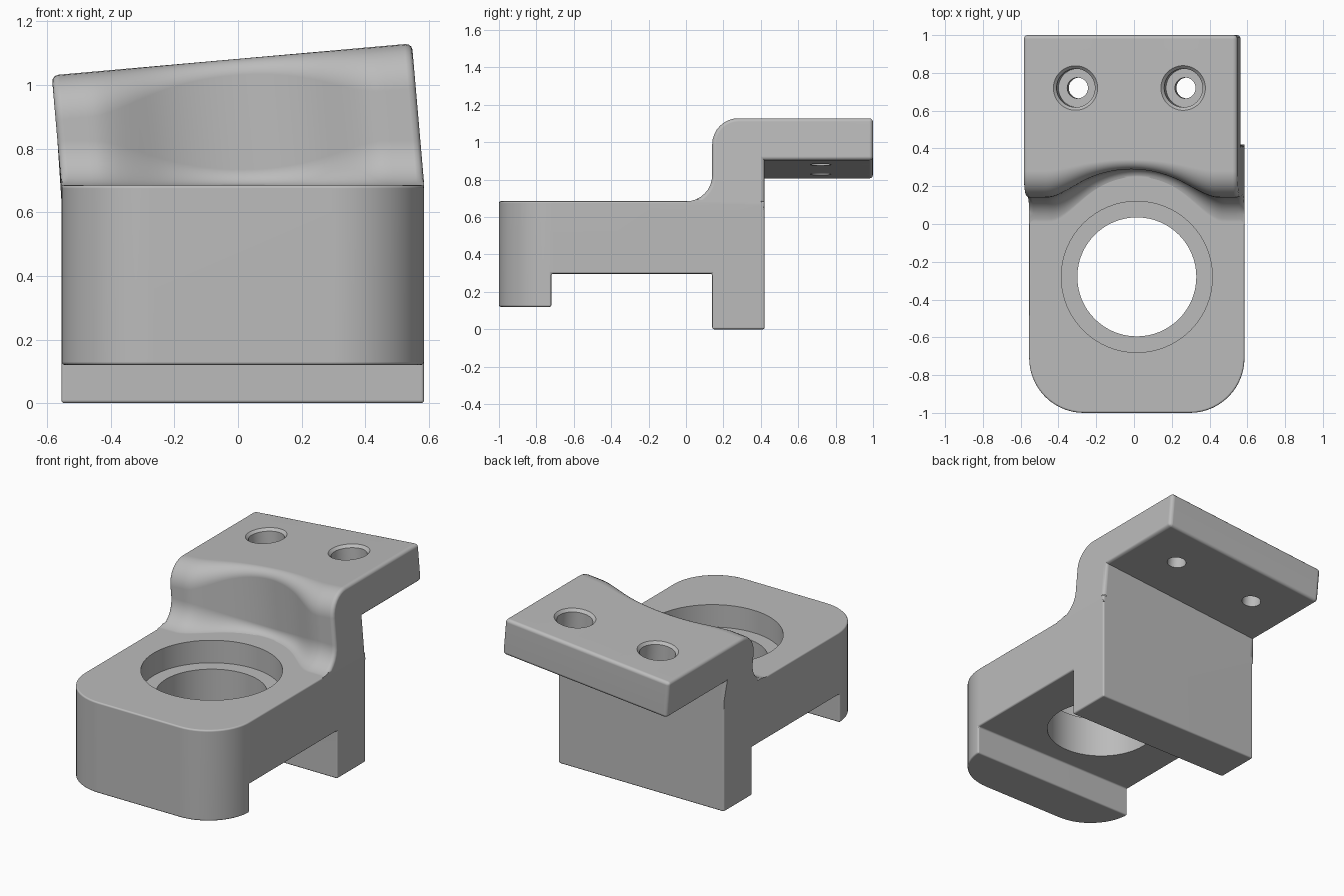
import bpy, bmesh
from math import sin, cos, pi, sqrt
from mathutils import Vector, Matrix

cube = bpy.data.objects.get("Cube")
if cube:
    bpy.data.objects.remove(cube, do_unlink=True)

CX, HALF, FLOOR, LEAN = 0.015, 0.57, 0.685, 0.087
LEG_BACK, HOLE_Y = 0.42, -0.28

grey = bpy.data.materials.new("machined grey")
grey.use_nodes = True
grey.diffuse_color = (0.5, 0.5, 0.5, 1)
grey.node_tree.nodes["Principled BSDF"].inputs["Base Color"].default_value = (0.5, 0.5, 0.5, 1)


def add_object(name, bm, helper=False):
    bmesh.ops.recalc_face_normals(bm, faces=bm.faces)
    mesh = bpy.data.meshes.new(name)
    bm.to_mesh(mesh)
    bm.free()
    mesh.materials.append(grey)
    obj = bpy.data.objects.new(name, mesh)
    bpy.context.collection.objects.link(obj)
    obj.hide_render = helper
    return obj


def loft(sections):
    """Join equal-length closed loops and cap both ends."""
    bm = bmesh.new()
    rings = [[bm.verts.new(p) for p in loop] for loop in sections]
    for a, b in zip(rings, rings[1:]):
        for i in range(len(a)):
            j = (i + 1) % len(a)
            bm.faces.new((a[i], a[j], b[j], b[i]))
    bm.faces.new(rings[0])
    bm.faces.new(rings[-1])
    bmesh.ops.recalc_face_normals(bm, faces=bm.faces)
    return bm


def box(name, lo, hi):
    bm = bmesh.new()
    bmesh.ops.create_cube(bm, size=1)
    for v in bm.verts:
        v.co = [l + (c + 0.5) * (h - l) for c, l, h in zip(v.co, lo, hi)]
    return add_object(name, bm, True)


def bore(name, origin, tilt, steps):
    """Stepped round cutter; steps are (radius, height) along its axis."""
    n = 64
    turn = Matrix.Translation(origin) @ Matrix.Rotation(tilt, 4, 'Y')
    rings = [[turn @ Vector((r * cos(2 * pi * k / n), r * sin(2 * pi * k / n), z))
              for k in range(n)] for r, z in steps]
    return add_object(name, loft(rings), True)


def boolean(obj, other, operation):
    m = obj.modifiers.new(other.name, 'BOOLEAN')
    m.operation, m.solver, m.object = operation, 'EXACT', other


def arc(cy, cz, r, start, end, n=8):
    return [(cy + r * cos(a), cz + r * sin(a))
            for a in (start + (end - start) * i / n for i in range(n + 1))]


# Lower body: rounded front corners, raised to the floor height
R = 0.29
plan = [(CX + HALF, LEG_BACK), (CX - HALF, LEG_BACK)]
plan += arc(CX - HALF + R, R - 1, R, pi, 1.5 * pi, 14)
plan += arc(CX + HALF - R, R - 1, R, 1.5 * pi, 2 * pi, 14)
body = add_object("bracket_body", loft([[(x, y, z) for x, y in plan] for z in (0, FLOOR)]))
boolean(body, box("groove_cutter", (-1, -0.72, -1), (1, 0.14, 0.297)), 'DIFFERENCE')
boolean(body, box("lip_cutter", (-1, -2, -1), (1, -0.5, 0.12)), 'DIFFERENCE')
bevel = body.modifiers.new("rounded_edges", 'BEVEL')
bevel.width, bevel.segments, bevel.angle_limit = 0.028, 3, 0.7


# Upper step and leaning plate, with the wall scooped around the large hole
def step_section(s):
    dx = HALF * s
    scoop = HOLE_Y + sqrt(max(0, HALF ** 2 - dx ** 2))
    blend = max(0.08 - abs(scoop - 0.14), 0) / 0.08
    wall = max(scoop, 0.14) + blend ** 2 * 0.02
    r = 0.14 - 0.09 * min(1, (wall - 0.14) / 0.15)
    top, under = 1.08 + 0.05 * s, 0.855 + 0.05 * s
    loop = [(wall - r, 0.64)]
    loop += arc(wall - r, FLOOR + r - 0.001, r, -pi / 2, 0)
    loop += arc(wall + r, top - r, r, pi, pi / 2)
    loop += [(1, top), (1, under), (LEG_BACK, under), (LEG_BACK, FLOOR), (LEG_BACK, 0.64)]
    return [(CX + dx - LEAN * max(0, z - FLOOR), y, z) for y, z in loop]


COUNT = 48
bm = loft([step_section(2 * i / COUNT - 1) for i in range(COUNT + 1)])
edges = [e for e in bm.edges
         if (e.verts[0].co.z + e.verts[1].co.z) / 2 > 0.7
         and e.calc_face_angle_signed(0) > 0.7]
bmesh.ops.bevel(bm, geom=edges, offset=0.02, segments=3, profile=0.5,
                affect='EDGES', clamp_overlap=False)
step = add_object("upper_step", bm, True)
boolean(body, step, 'UNION')

# Counterbored large hole and two screw holes square to the plate
boolean(body, bore("large_bore", (CX, HOLE_Y, FLOOR), 0,
                   [(0.315, -1), (0.315, -0.14), (0.4, -0.14), (0.4, 0.1)]), 'DIFFERENCE')
for side, x in (("right", -0.31), ("left", 0.26)):
    z = 1.08 + LEAN * (x + 0.02)
    boolean(body, bore(side + "_screw_bore", (x, 0.72, z), -LEAN,
                       [(0.055, -0.4), (0.055, -0.13), (0.102, -0.13),
                        (0.102, -0.016), (0.134, 0.016)]), 'DIFFERENCE')

# Bake the cuts, drop the helpers, then smooth
bpy.ops.object.select_all(action='DESELECT')
body.select_set(True)
bpy.context.view_layer.objects.active = body
helpers = [m.object for m in body.modifiers if m.type == 'BOOLEAN']
for name in [m.name for m in body.modifiers]:
    bpy.ops.object.modifier_apply(modifier=name)
for helper in helpers:
    bpy.data.objects.remove(helper, do_unlink=True)
bpy.ops.object.shade_smooth_by_angle(angle=0.62)
weighted = body.modifiers.new("even_shading", 'WEIGHTED_NORMAL')
weighted.keep_sharp = True
